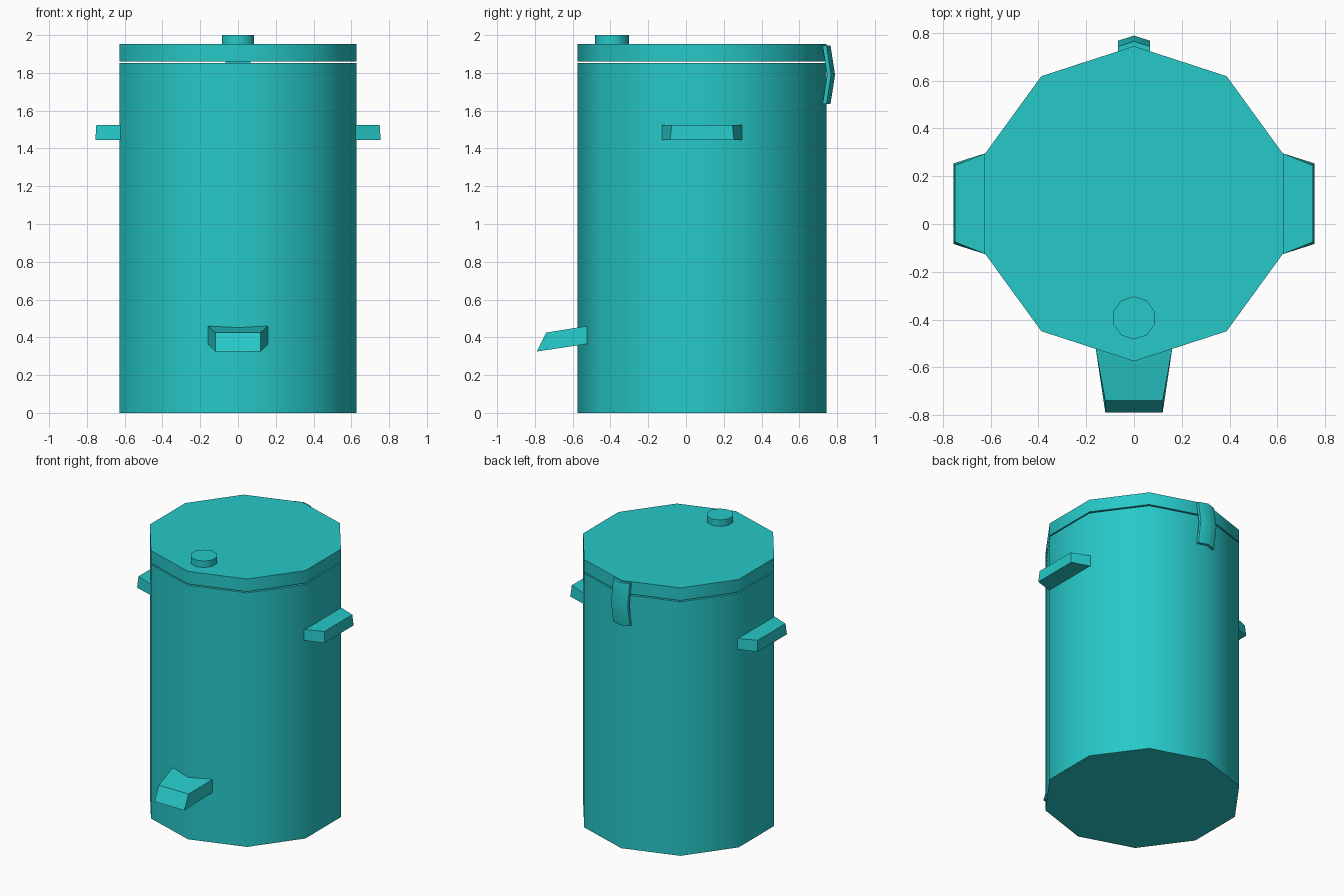
import bpy, bmesh, math

cube = bpy.data.objects.get("Cube")
if cube:
    bpy.data.objects.remove(cube, do_unlink=True)

# One teal colour for everything
TEAL = (0.02, 0.58, 0.58, 1.0)
teal = bpy.data.materials.new("teal")
teal.use_nodes = True
teal.diffuse_color = TEAL
teal.node_tree.nodes["Principled BSDF"].inputs["Base Color"].default_value = TEAL

SIDES = 10
RADIUS = 0.66
CENTRE_Y = 0.085


def finish(obj, smooth):
    obj.data.materials.append(teal)
    bpy.ops.object.select_all(action="DESELECT")
    obj.select_set(True)
    bpy.context.view_layer.objects.active = obj
    if smooth:
        bpy.ops.object.shade_smooth_by_angle(angle=math.radians(40))
    return obj


def drum(name, radius, y, bottom, top):
    """Ten-sided drum with smooth walls and flat caps."""
    bpy.ops.mesh.primitive_cylinder_add(
        vertices=SIDES, radius=radius, depth=top - bottom,
        location=(0, y, (bottom + top) / 2))
    obj = bpy.context.object
    obj.name = name
    return finish(obj, True)


def loft(name, start, end):
    """Solid between two four-cornered sections."""
    bm = bmesh.new()
    a = [bm.verts.new(p) for p in start]
    b = [bm.verts.new(p) for p in end]
    bm.faces.new(a)
    bm.faces.new(b)
    for i in range(4):
        j = (i + 1) % 4
        bm.faces.new((a[i], a[j], b[j], b[i]))
    return mesh_object(name, bm, False)


def mesh_object(name, bm, smooth):
    bmesh.ops.recalc_face_normals(bm, faces=bm.faces)
    mesh = bpy.data.meshes.new(name)
    bm.to_mesh(mesh)
    bm.free()
    obj = bpy.data.objects.new(name, mesh)
    bpy.context.collection.objects.link(obj)
    return finish(obj, smooth)


# Body, lid with a narrow gap below it, and knob
drum("body", RADIUS, CENTRE_Y, 0, 1.852)
drum("lid", RADIUS, CENTRE_Y, 1.861, 1.953)
drum("lid_knob", 0.09, -0.393, 1.953, 2.0)


# Side handles, tapering outwards
def handle_section(x, half, z):
    return [(x, CENTRE_Y - half, z), (x, CENTRE_Y + half, z)]


for side, name in ((1, "left_handle"), (-1, "right_handle")):
    low, high = 1.445, 1.525
    root = handle_section(side * 0.62, 0.212, low) + handle_section(side * 0.62, 0.212, high)[::-1]
    tip = handle_section(side * 0.755, 0.169, low) + handle_section(side * 0.75, 0.16, high)[::-1]
    loft(name, root, tip)


# Pouring spout, sloping down to an angled mouth
def spout_section(half, low, high):
    return [(-half, *low), (half, *low), (half, *high), (-half, *high)]


loft("spout",
     spout_section(0.16, (-0.523, 0.365), (-0.523, 0.46)),
     spout_section(0.12, (-0.79, 0.325), (-0.74, 0.425)))

# Rear hinge strap, folded round the corner and bowed outwards
bm = bmesh.new()
layers = []
for thickness in (0.0, 0.02):
    rows = []
    for z, bow in ((1.635, 0), (1.79, 0.024), (1.945, 0)):
        rows.append([bm.verts.new((x, 0.745 - abs(x) * 0.325 + bow + thickness, z))
                     for x in (-0.067, 0, 0.067)])
    for r in range(2):
        for c in range(2):
            bm.faces.new((rows[r][c], rows[r][c + 1], rows[r + 1][c + 1], rows[r + 1][c]))
    layers.append(rows)
inner, outer = layers
for k in range(2):
    for e in (0, 2):
        bm.faces.new((inner[e][k], inner[e][k + 1], outer[e][k + 1], outer[e][k]))
        bm.faces.new((inner[k][e], inner[k + 1][e], outer[k + 1][e], outer[k][e]))
mesh_object("hinge_strap", bm, True)
